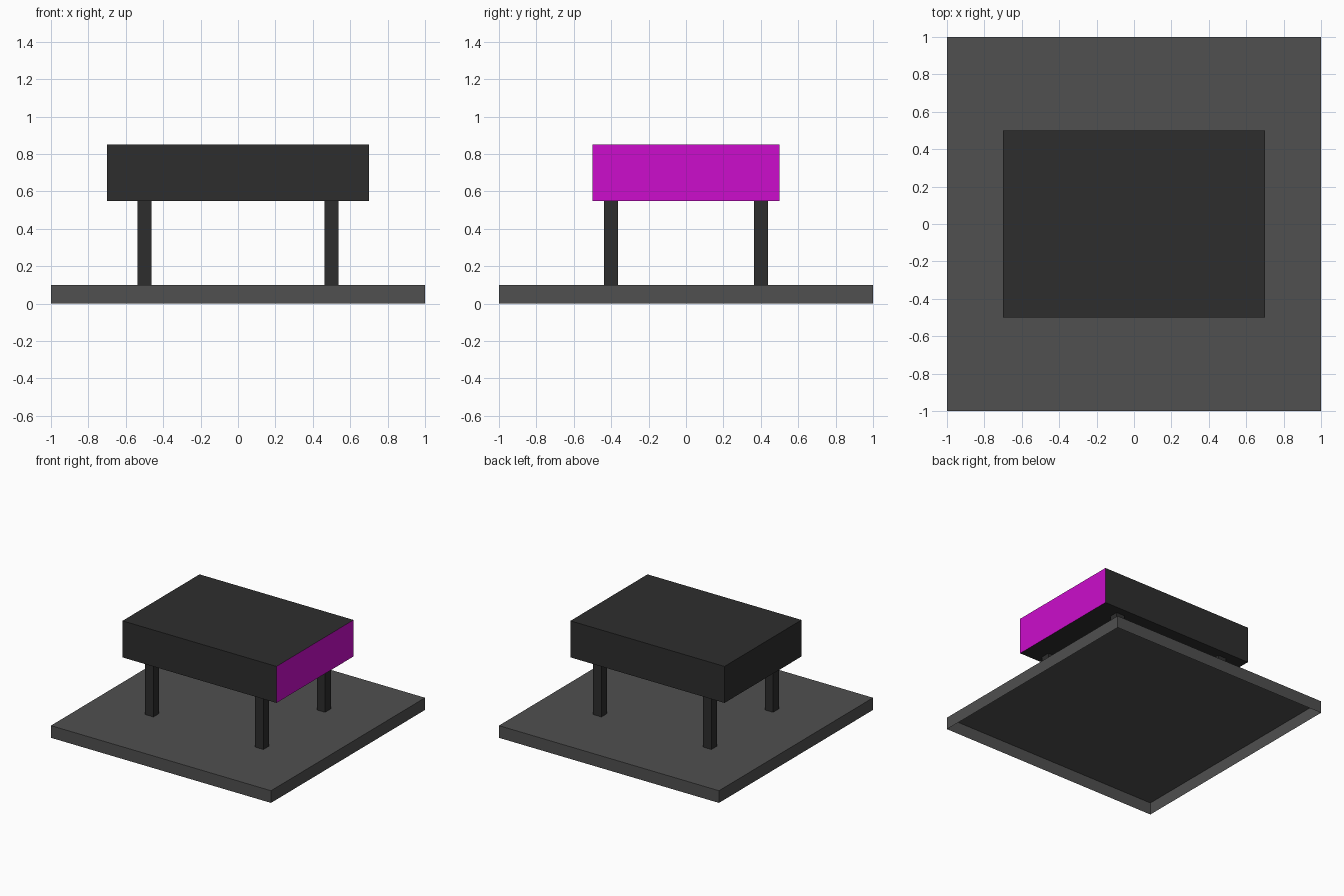
import bpy
import bmesh
from mathutils import Vector

if "Cube" in bpy.data.objects:
    bpy.data.objects.remove(bpy.data.objects["Cube"])


def material(name, rgb):
    m = bpy.data.materials.new(name)
    m.diffuse_color = (*rgb, 1.0)
    m.use_nodes = True
    m.node_tree.nodes["Principled BSDF"].inputs["Base Color"].default_value = m.diffuse_color
    return m


charcoal = material("charcoal", (0.027, 0.027, 0.027))
grey = material("mid grey", (0.08, 0.08, 0.08))
magenta = material("magenta", (0.604, 0.004, 0.604))


def box(name, lo, hi, mats, open_bottom=False):
    """Axis-aligned box between two corners, optionally without its underside."""
    lo, hi = Vector(lo), Vector(hi)
    bm = bmesh.new()
    bmesh.ops.create_cube(bm, size=1)
    bmesh.ops.scale(bm, vec=hi - lo, verts=bm.verts)
    bmesh.ops.translate(bm, vec=(lo + hi) / 2, verts=bm.verts)
    bm.normal_update()
    if open_bottom:
        under = [f for f in bm.faces if f.normal.z < -0.5]
        bmesh.ops.delete(bm, geom=under, context='FACES')
    # a second material goes on the face pointing right (+x)
    if len(mats) > 1:
        for f in bm.faces:
            f.material_index = 1 if f.normal.x > 0.5 else 0
    mesh = bpy.data.meshes.new(name)
    bm.to_mesh(mesh)
    bm.free()
    for m in mats:
        mesh.materials.append(m)
    ob = bpy.data.objects.new(name, mesh)
    bpy.context.collection.objects.link(ob)
    return ob


# base plate, hollow underneath
box("base_plate", (-1, -1, 0), (1, 1, 0.1), [grey], open_bottom=True)

# raised body with a coloured right end
box("body", (-0.7, -0.5, 0.55), (0.7, 0.5, 0.85), [charcoal, magenta])

# four square legs
R = 0.0375
for side, x in (("left", -0.5), ("right", 0.5)):
    for end, y in (("front", -0.4), ("back", 0.4)):
        box(f"{end}_{side}_leg", (x - R, y - R, 0.1), (x + R, y + R, 0.55),
            [charcoal], open_bottom=True)
